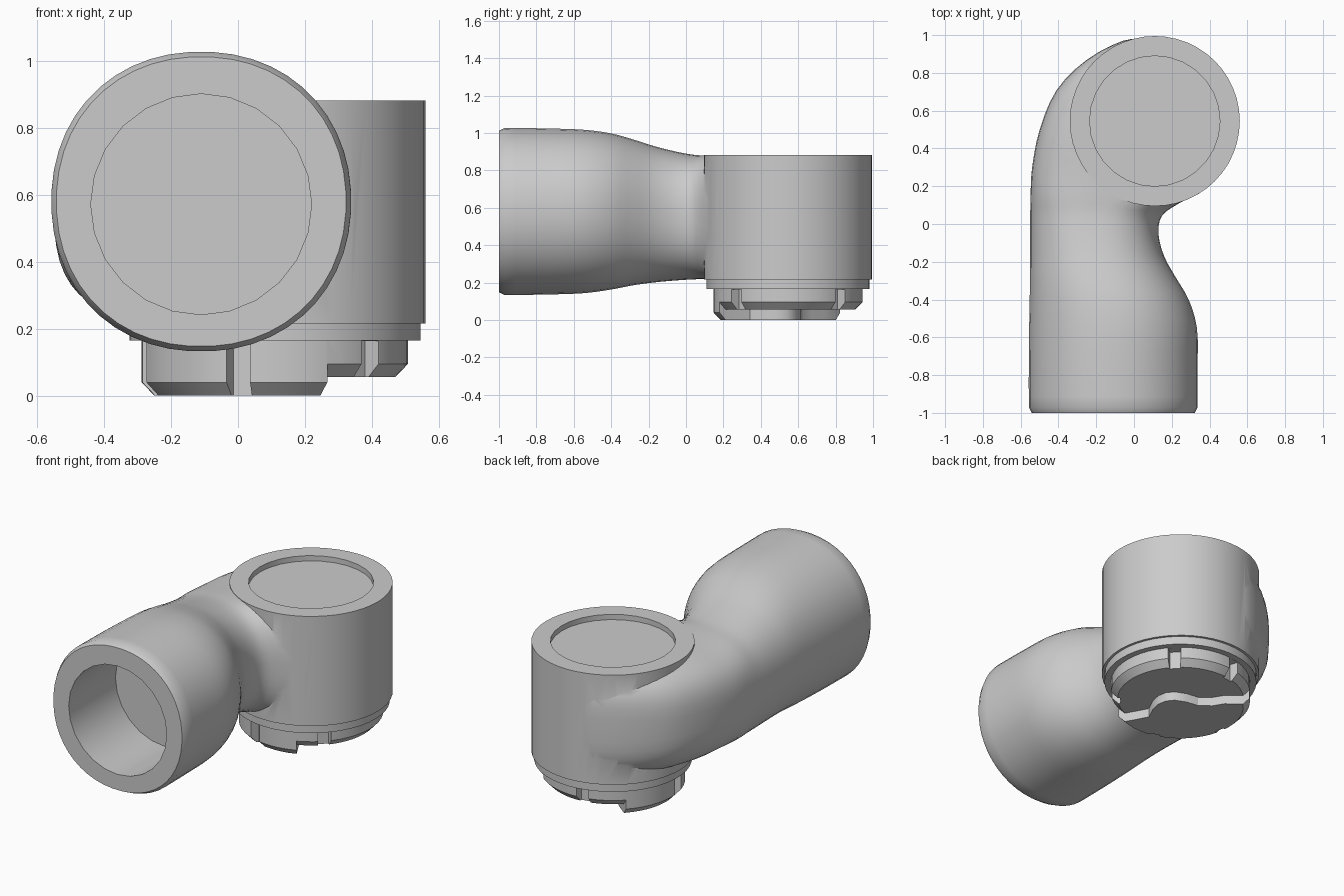
import bpy, bmesh, math
from mathutils import Vector, Matrix

if "Cube" in bpy.data.objects:
    bpy.data.objects.remove(bpy.data.objects["Cube"])

CX, CY = 0.11, 0.545          # axis of the upright socket


def loft(name, rings):
    """Skin a list of closed rings and cap both ends."""
    bm = bmesh.new()
    vs = [[bm.verts.new(p) for p in r] for r in rings]
    n = len(vs[0])
    for a, b in zip(vs, vs[1:]):
        for i in range(n):
            j = (i + 1) % n
            bm.faces.new((a[i], a[j], b[j], b[i]))
    bm.faces.new(vs[0][::-1])
    bm.faces.new(vs[-1])
    bmesh.ops.recalc_face_normals(bm, faces=bm.faces)
    me = bpy.data.meshes.new(name)
    bm.to_mesh(me)
    bm.free()
    ob = bpy.data.objects.new(name, me)
    bpy.context.collection.objects.link(ob)
    return ob


def lathe(name, profile, seg):
    """Round part about the socket axis from (radius, z) pairs."""
    return loft(name, [[(CX + r * math.cos(2 * math.pi * i / seg),
                         CY + r * math.sin(2 * math.pi * i / seg), z)
                        for i in range(seg)] for r, z in profile])


def boolean(ob, other, op):
    """Apply a boolean and discard the second object."""
    m = ob.modifiers.new("bool", 'BOOLEAN')
    m.operation, m.object, m.solver = op, other, 'EXACT'
    bpy.context.view_layer.objects.active = ob
    bpy.ops.object.modifier_apply(modifier=m.name)
    bpy.data.objects.remove(other)


def smooth(ob, angle):
    bpy.ops.object.select_all(action='DESELECT')
    ob.select_set(True)
    bpy.context.view_layer.objects.active = ob
    bpy.ops.object.shade_smooth_by_angle(angle=math.radians(angle))


def section(s, n=48):
    """Rounded section: outer point, inner point, low z, high z, squareness."""
    lx, ly, rx, ry, zb, zt, power = s
    mid = Vector(((lx + rx) / 2, (ly + ry) / 2, (zb + zt) / 2))
    half = Vector(((rx - lx) / 2, (ry - ly) / 2, 0))
    pts = []
    for i in range(n):
        t = 2 * math.pi * (i + 0.5) / n
        c, d = (math.copysign(abs(f) ** (2 / power), f) for f in (math.cos(t), math.sin(t)))
        pts.append(mid + half * c + Vector((0, 0, (zt - zb) / 2 * d)))
    return pts


def refine(keys, steps=3):
    """Catmull-Rom interpolation of the section table."""
    out = []
    for i in range(len(keys) - 1):
        p0, p1, p2, p3 = (keys[max(0, min(len(keys) - 1, i + k))] for k in (-1, 0, 1, 2))
        for k in range(steps):
            t = k / steps
            out.append([0.5 * (2 * b + (c - a) * t + (2 * a - 5 * b + 4 * c - d) * t * t
                               + (3 * b - a - 3 * c + d) * t ** 3)
                        for a, b, c, d in zip(p0, p1, p2, p3)])
    return out + [keys[-1]]


# Horizontal pipe, narrowing and then bending round the socket
keys = [
    (-.558, -.97, .338, -.97, .132, 1.028, 2.12),
    (-.558, -.75, .338, -.75, .135, 1.025, 2.12),
    (-.556, -.55, .334, -.55, .142, 1.018, 2.12),
    (-.553, -.40, .290, -.40, .162, .998, 2.15),
    (-.552, -.28, .220, -.28, .185, .965, 2.2),
    (-.551, -.17, .160, -.17, .200, .930, 2.25),
    (-.550, -.05, .130, -.05, .211, .900, 2.35),
    (-.550, .06, .150, .045, .217, .882, 2.5),
    (-.548, .16, .240, .110, .218, .880, 2.8),
    (-.540, .30, .380, .19, .218, .880, 3.0),
    (-.500, .50, .340, .30, .218, .880, 3.1),
    (-.410, .71, .340, .40, .218, .880, 3.2),
    (-.250, .87, .340, .48, .218, .880, 3.4),
    (-.060, .97, .340, .54, .218, .880, 3.6),
    (.060, .98, .340, .60, .220, .880, 3.6),
]
front = section((-.543, -1, .323, -1, .147, 1.013, 2.12))
body = loft("elbow_body", [front] + [section(s) for s in refine(keys)])

# Upright socket joined on, then its shallow recess and the pipe bore cut
boolean(body, lathe("socket", [(.45, .215), (.45, .882)], 48), 'UNION')
boolean(body, lathe("recess_cutter", [(.345, .85), (.345, 1.1)], 28), 'DIFFERENCE')
bore = [[(-.11 + .33 * math.cos(2 * math.pi * i / 24), y,
          .572 + .33 * math.sin(2 * math.pi * i / 24)) for i in range(24)] for y in (-1.2, -.55)]
boolean(body, loft("bore_cutter", bore), 'DIFFERENCE')
smooth(body, 28)

# Collar under the socket
collar = lathe("collar", [(.435, .165), (.435, .22)], 48)
smooth(collar, 30)

# Keyed hub: a chamfered disc plus a deeper half with a wavy edge
hub = lathe("keyed_hub", [(.36, .055), (.398, .095), (.398, .18)], 48)
key = lathe("hub_key", [(.36, 0), (.398, .04), (.398, .17)], 48)
edge = [(-.6, -.32), (-.3, -.195), (-.17, -.13), (-.155, -.04), (-.13, .02), (-.09, .06),
        (-.04, .075), (.03, .06), (.10, .025), (.18, .03), (.25, .06), (.6, .08),
        (.6, 1), (-.6, 1)]
wave = [[(CX - .82 * u + .57 * v, CY + .57 * u + .82 * v, z) for u, v in edge]
        for z in (-.1, .3)]
boolean(key, loft("wave_cutter", wave), 'DIFFERENCE')
boolean(hub, key, 'UNION')

# Notches round the hub rim
for deg in (45, -44, -106, 100, 190):
    prof = [(.345, -.03), (.5, -.05), (.5, .05), (.345, .03)]
    rot = Matrix.Rotation(math.radians(deg), 3, 'Z')
    rings = [[rot @ Vector((x, y, z)) + Vector((CX, CY, 0)) for x, y in prof]
             for z in (-.1, .164)]
    boolean(hub, loft("notch_cutter", rings), 'DIFFERENCE')
smooth(hub, 30)
